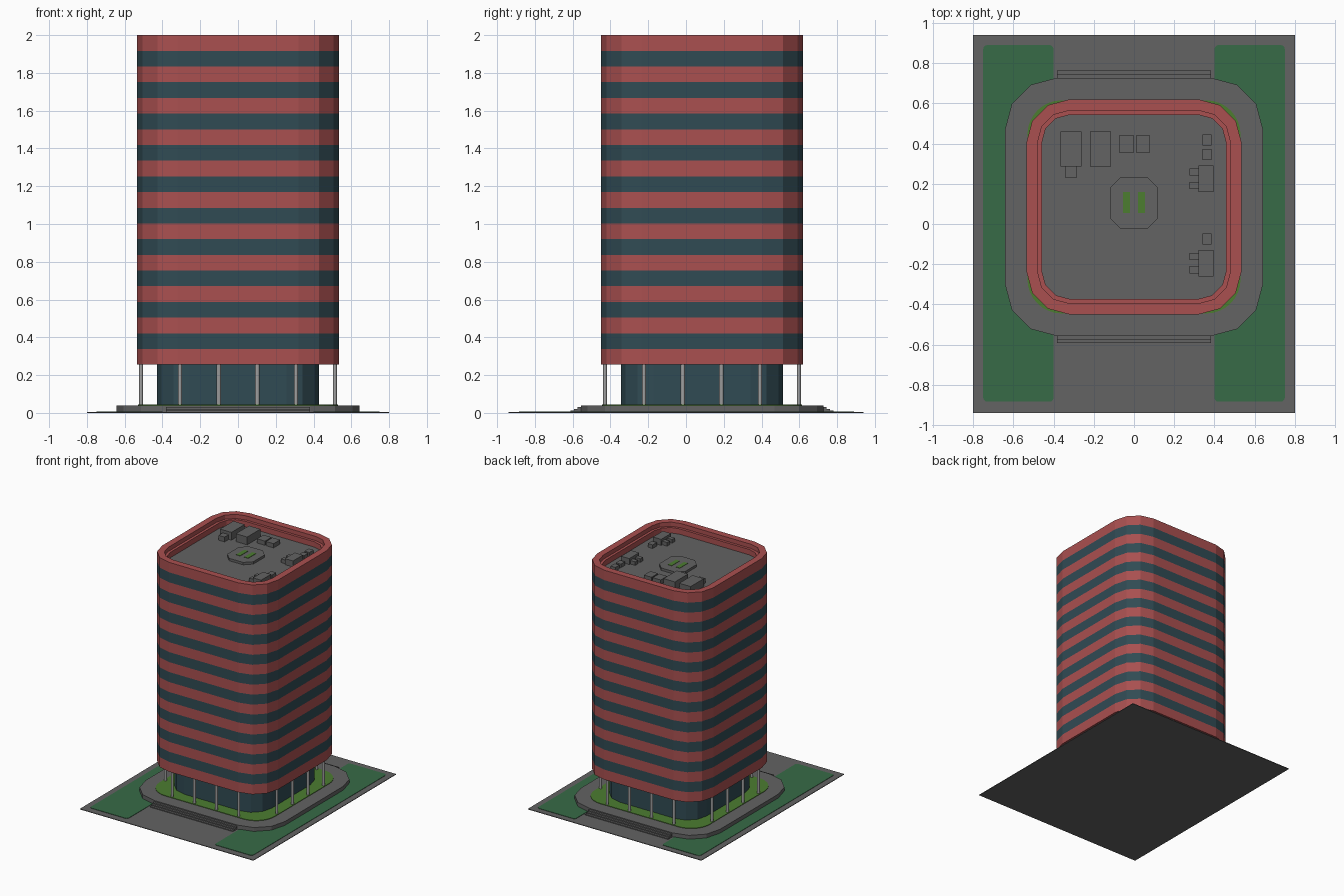
import bpy, bmesh, math

if "Cube" in bpy.data.objects:
    bpy.data.objects.remove(bpy.data.objects["Cube"])

CY = 0.085            # tower centre in y
ROOF = 1.92           # roof deck height


def material(name, rgb):
    m = bpy.data.materials.new(name)
    m.diffuse_color = (*rgb, 1.0)
    m.use_nodes = True
    m.node_tree.nodes["Principled BSDF"].inputs["Base Color"].default_value = m.diffuse_color
    return m


RED = material("red cladding", (0.40, 0.080, 0.080))
GLASS = material("dark blue glass", (0.030, 0.070, 0.088))
GREY = material("dark grey concrete", (0.125, 0.125, 0.125))
STEEL = material("light grey steel", (0.34, 0.34, 0.34))
GRASS = material("bright green grass", (0.072, 0.205, 0.030))
LAWN = material("deep green lawn", (0.038, 0.145, 0.063))


def rounded(hx, hy, r, seg=3, cx=0.0, cy=CY):
    """Counter-clockwise outline of a rounded rectangle."""
    pts = []
    for k, (sx, sy) in enumerate([(1, 1), (-1, 1), (-1, -1), (1, -1)]):
        for i in range(seg + 1):
            a = math.pi / 2 * (k + i / seg)
            pts.append((cx + sx * (hx - r) + r * math.cos(a),
                        cy + sy * (hy - r) + r * math.sin(a)))
    return pts


def loft(name, rings, mats, rule=None):
    """Skin a list of (outline, z) rings; rule(ring index) gives the material slot."""
    bm = bmesh.new()
    loops = [[bm.verts.new((x, y, z)) for x, y in pts] for pts, z in rings]
    n = len(loops[0])
    bm.faces.new(loops[0][::-1])
    for k, (a, b) in enumerate(zip(loops, loops[1:])):
        for i in range(n):
            j = (i + 1) % n
            f = bm.faces.new((a[i], a[j], b[j], b[i]))
            f.material_index = rule(k) if rule else 0
    cap = bm.faces.new(loops[-1])
    cap.material_index = rule(len(rings) - 1) if rule else 0
    me = bpy.data.meshes.new(name)
    bm.to_mesh(me)
    bm.free()
    for m in mats:
        me.materials.append(m)
    ob = bpy.data.objects.new(name, me)
    bpy.context.collection.objects.link(ob)
    return ob


def prism(name, pts, z0, z1, mat):
    return loft(name, [(pts, z0), (pts, z1)], [mat])


def box(name, x0, x1, y0, y1, z0, z1, mat):
    return prism(name, [(x0, y0), (x1, y0), (x1, y1), (x0, y1)], z0, z1, mat)


# Site slab and the two lawns
box("site_slab", -0.8, 0.8, -0.94, 0.94, 0, 0.005, GREY)
for side, s in (("left", -1), ("right", 1)):
    prism(side + "_lawn", rounded(0.175, 0.887, 0.02, 3, s * 0.575, 0.003),
          0.004, 0.008, LAWN)

# Raised platform with its grass bed and the front and back steps
prism("platform", rounded(0.642, 0.642, 0.258), 0.002, 0.04, GREY)
prism("grass_bed", rounded(0.53, 0.53, 0.17, 8), 0.035, 0.044, GRASS)
for side, s in (("front", -1), ("back", 1)):
    for i, (reach, top) in enumerate([(0.66, 0.031), (0.678, 0.021), (0.697, 0.012)]):
        y0, y1 = sorted((CY + s * 0.6, CY + s * reach))
        box(f"{side}_step_{i + 1}", -0.382, 0.382, y0, y1, 0.002, top, GREY)

# Glazed lobby
prism("lobby", rounded(0.428, 0.428, 0.172), 0.04, 0.26, GLASS)

# Columns: four along each side
for k in range(4):
    c, s = round(math.cos(k * math.pi / 2)), round(math.sin(k * math.pi / 2))
    for i, t in enumerate((-0.307, -0.102, 0.102, 0.307)):
        x, y = 0.513 * c - t * s, 0.513 * s + t * c
        pts = [(x + 0.011 * math.cos(a * math.pi / 6),
                CY + y + 0.011 * math.sin(a * math.pi / 6)) for a in range(12)]
        prism(f"column_{k + 1}_{i + 1}", pts, 0.04, 0.258, STEEL)

# Tower: 21 alternating bands, then the stepped parapet and roof deck
BANDS, Z0 = 21, 0.255
rings = [(rounded(0.535, 0.535, 0.215), Z0 + (2 - Z0) * i / BANDS)
         for i in range(BANDS + 1)]
for inset, z in ((0.055, 2), (0.055, 1.965), (0.077, 1.965), (0.077, ROOF)):
    rings.append((rounded(0.535 - inset, 0.535 - inset, 0.215 - inset), z))


def tower_slot(k):
    if k == len(rings) - 1:
        return 2
    return k % 2 if k < BANDS else 0


loft("tower", rings, [RED, GLASS, GREY], tower_slot)

# Landing pad with two painted bars
hx, hy, c = 0.12, 0.13, 0.055
pad = [(hx, -hy + c), (hx, hy - c), (hx - c, hy), (-hx + c, hy),
       (-hx, hy - c), (-hx, -hy + c), (-hx + c, -hy), (hx - c, -hy)]
prism("landing_pad", [(x, y + 0.105) for x, y in pad], ROOF - 0.005, ROOF + 0.02, GREY)
for side, x in (("left", -0.037), ("right", 0.037)):
    box(side + "_pad_marking", x - 0.018, x + 0.018, 0.055, 0.16,
        ROOF + 0.018, ROOF + 0.023, GRASS)

# Rooftop plant boxes: x0, x1, y0, y1, height
plant = [
    (-0.365, -0.26, 0.285, 0.46, 0.065), (-0.34, -0.285, 0.23, 0.285, 0.04),
    (-0.22, -0.115, 0.285, 0.46, 0.065),
    (-0.075, 0.0, 0.355, 0.44, 0.035), (0.01, 0.08, 0.355, 0.44, 0.035),
    (0.34, 0.385, 0.39, 0.445, 0.03),
]
for i, (x0, x1, y0, y1, h) in enumerate(plant):
    box(f"plant_box_{i + 1}", x0, x1, y0, y1, ROOF - 0.005, ROOF + h, GREY)

# Two matching cooling units with side ducts and a small box
for i, y in enumerate((0.225, -0.195)):
    n = f"cooling_unit_{i + 1}"
    box(n, 0.32, 0.395, y - 0.065, y + 0.065, ROOF - 0.005, ROOF + 0.05, GREY)
    for j, d in enumerate((-0.033, 0.033)):
        box(f"{n}_duct_{j + 1}", 0.275, 0.32, y + d - 0.018, y + d + 0.018,
            ROOF - 0.005, ROOF + 0.03, GREY)
    box(n + "_side_box", 0.34, 0.385, y + 0.093, y + 0.148, ROOF - 0.005, ROOF + 0.03, GREY)
